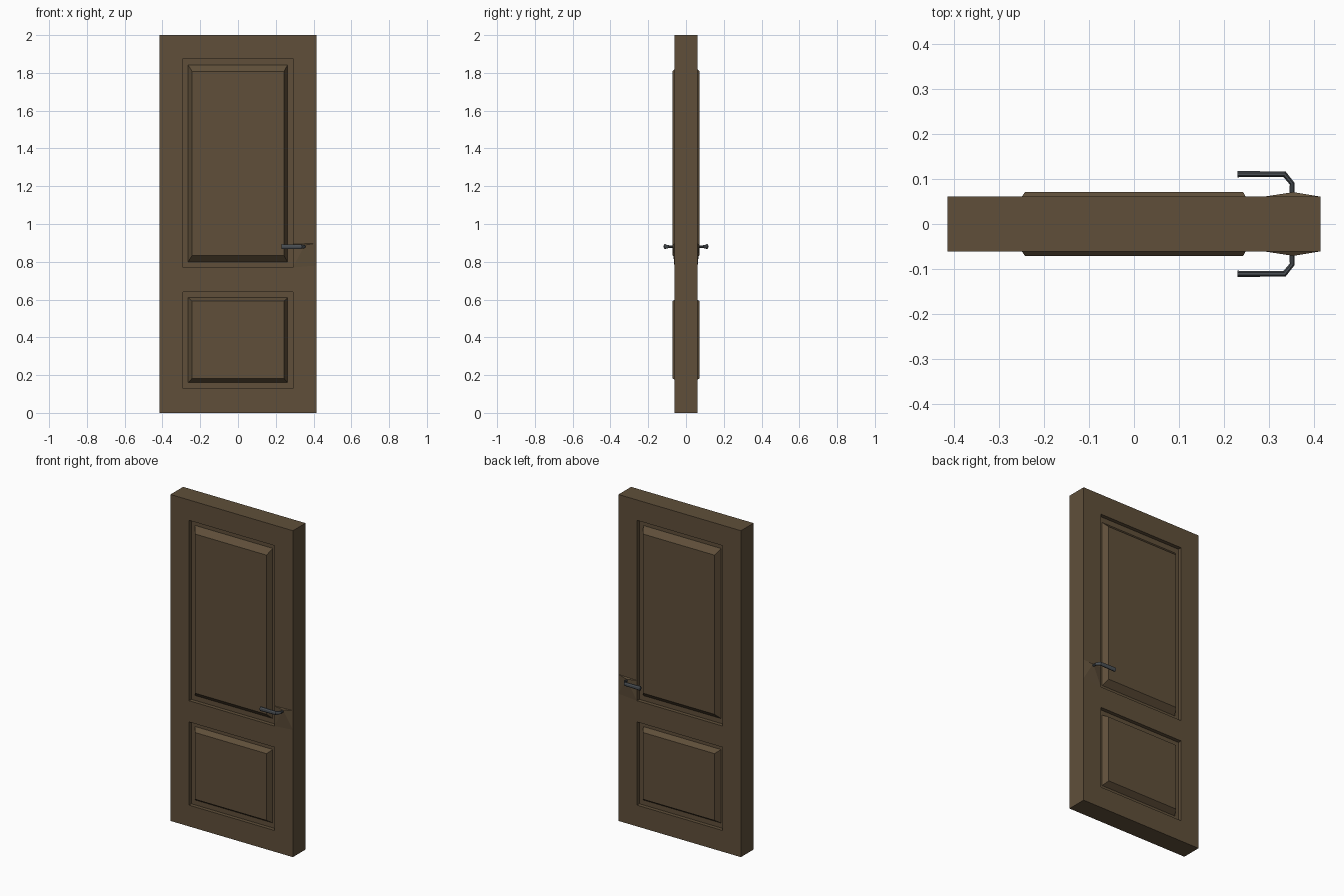
import bpy, bmesh, math
from mathutils import Vector

cube = bpy.data.objects.get("Cube")
if cube:
    bpy.data.objects.remove(cube, do_unlink=True)


def material(name, color, rough):
    m = bpy.data.materials.new(name)
    m.use_nodes = True
    m.diffuse_color = (*color, 1)
    bsdf = m.node_tree.nodes["Principled BSDF"]
    bsdf.inputs["Base Color"].default_value = (*color, 1)
    bsdf.inputs["Roughness"].default_value = rough
    return m


wood = material("brown wood", (0.115, 0.078, 0.042), 0.7)
metal = material("dark grey metal", (0.07, 0.08, 0.09), 0.5)

W, H, D = 0.415, 2.0, 0.061      # half width, height, half thickness
RX = 0.29                        # half width of the panel recesses
FLOOR, FIELD = 0.038, 0.071      # depth of recess floor and raised field


def finish(bm, name, mat):
    bmesh.ops.remove_doubles(bm, verts=bm.verts, dist=0.0001)
    bmesh.ops.recalc_face_normals(bm, faces=bm.faces)
    mesh = bpy.data.meshes.new(name)
    bm.to_mesh(mesh)
    bm.free()
    mesh.materials.append(mat)
    obj = bpy.data.objects.new(name, mesh)
    bpy.context.collection.objects.link(obj)
    return obj


def rect(bm, x0, x1, z0, z1, y):
    return [bm.verts.new((x, y, z)) for x, z in
            ((x0, z0), (x1, z0), (x1, z1), (x0, z1))]


def bridge(bm, a, b):
    n = len(a)
    for i in range(n):
        j = (i + 1) % n
        bm.faces.new((a[i], a[j], b[j], b[i]))


def panel(bm, side, z0, z1, base, field):
    """Recess with a bevelled raised field; base and field are z ranges."""
    rings = [rect(bm, -RX, RX, z0, z1, side * D),
             rect(bm, -RX, RX, z0, z1, side * FLOOR),
             rect(bm, -0.264, 0.262, *base, side * FLOOR),
             rect(bm, -0.243, 0.243, *field, side * FIELD)]
    for a, b in zip(rings, rings[1:]):
        bridge(bm, a, b)
    bm.faces.new(rings[-1])


# Door leaf: framed faces on both sides, with two panels each
bm = bmesh.new()
xs = (-W, -RX, RX, W)
zs = (0, 0.13, 0.64, 0.77, 1.875, H)
for side in (-1, 1):
    for i in range(3):
        for j in range(5):
            if i == 1 and j in (1, 3):
                continue
            bm.faces.new(rect(bm, xs[i], xs[i + 1], zs[j], zs[j + 1], side * D))
    panel(bm, side, 0.13, 0.64, (0.16, 0.61), (0.183, 0.592))
    panel(bm, side, 0.77, 1.875, (0.80, 1.842), (0.833, 1.808))
# Edges of the leaf
for a, b in zip(zs, zs[1:]):
    for x in (-W, W):
        bm.faces.new([bm.verts.new(p) for p in
                      ((x, -D, a), (x, D, a), (x, D, b), (x, -D, b))])
for a, b in zip(xs, xs[1:]):
    for z in (0, H):
        bm.faces.new([bm.verts.new(p) for p in
                      ((a, -D, z), (b, -D, z), (b, D, z), (a, D, z))])
finish(bm, "door_leaf", wood)

HX, HZ = 0.352, 0.88             # lever position
# Lever stations: x, distance from centre, direction angle, half width, half height
stations = [(HX, 0.064, 90, 0.006, 0.007),
            (HX, 0.090, 112, 0.006, 0.008),
            (0.335, 0.111, 157, 0.007, 0.012),
            (0.230, 0.111, 180, 0.0075, 0.014)]
SIDES = 8

for side, label in ((-1, "front"), (1, "back")):
    # Shallow wooden swelling under the lever
    bm = bmesh.new()
    peak = bm.verts.new((0.355, side * 0.071, 0.889))
    foot = [bm.verts.new((x, side * D, z)) for x, z in
            ((RX, 0.77), (W, 0.78), (W, 0.898), (RX, 0.893))]
    for i in range(4):
        bm.faces.new((foot[i], foot[(i + 1) % 4], peak))
    bm.faces.new(foot)
    finish(bm, label + "_handle_mount", wood)

    # Bent lever lofted through its stations
    bm = bmesh.new()
    rings = []
    for x, y, deg, hw, hh in stations:
        a = math.radians(deg)
        across = Vector((-math.sin(a), math.cos(a), 0))
        ring = []
        for k in range(SIDES):
            t = math.tau * (k + 0.5) / SIDES
            p = Vector((x, y, HZ)) + across * hw * math.cos(t)
            p.z += hh * math.sin(t)
            ring.append(bm.verts.new((p.x, side * p.y, p.z)))
        rings.append(ring)
    for a, b in zip(rings, rings[1:]):
        bridge(bm, a, b)
    bm.faces.new(rings[0])
    bm.faces.new(rings[-1])
    finish(bm, label + "_lever_handle", metal)
